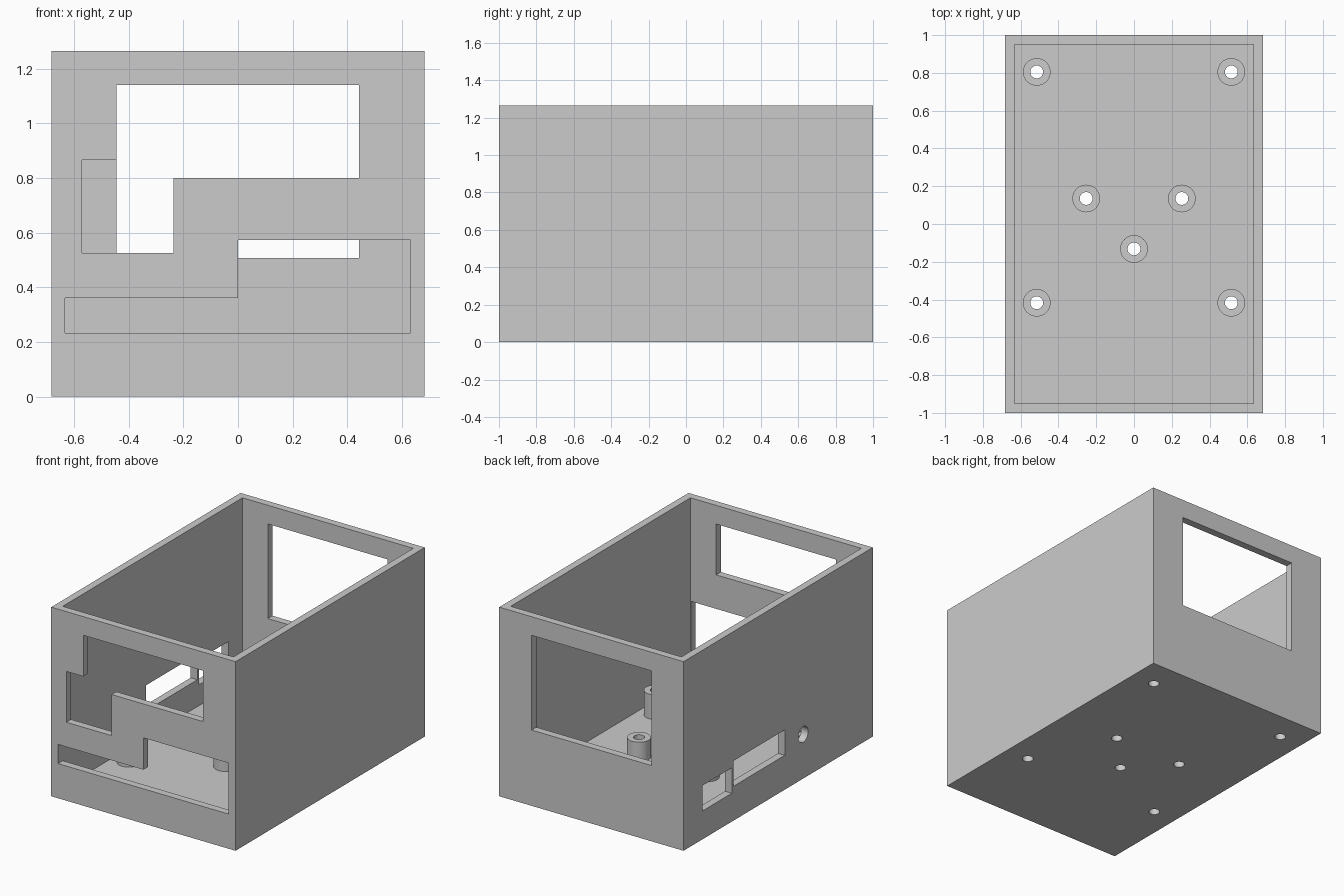
import bpy
import bmesh
import math

cube = bpy.data.objects.get("Cube")
if cube:
    bpy.data.objects.remove(cube, do_unlink=True)

HALF_X, HALF_Y, HEIGHT = 0.682, 1.0, 1.265
WALL, FLOOR = 0.05, 0.05
OVER = 0.05  # how far cutters pass the surfaces

grey = bpy.data.materials.new("plain grey")
grey.use_nodes = True
color = (0.6, 0.6, 0.6, 1)
grey.diffuse_color = color
grey.node_tree.nodes["Principled BSDF"].inputs["Base Color"].default_value = color


def add_object(name, bm):
    bmesh.ops.recalc_face_normals(bm, faces=bm.faces[:])
    mesh = bpy.data.meshes.new(name)
    bm.to_mesh(mesh)
    bm.free()
    mesh.materials.append(grey)
    obj = bpy.data.objects.new(name, mesh)
    bpy.context.collection.objects.link(obj)
    return obj


def prism(name, points, axis, start, end):
    """Extrude a 2D outline along the x, y or z axis."""
    place = {"x": lambda a, b, d: (d, a, b),
             "y": lambda a, b, d: (a, d, b),
             "z": lambda a, b, d: (a, b, d)}[axis]
    bm = bmesh.new()
    face = bm.faces.new([bm.verts.new(place(a, b, start)) for a, b in points])
    new = bmesh.ops.extrude_face_region(bm, geom=[face])["geom"]
    moved = [v for v in new if isinstance(v, bmesh.types.BMVert)]
    bmesh.ops.translate(bm, verts=moved, vec=place(0, 0, end - start))
    return add_object(name, bm)


def rect(a0, a1, b0, b1):
    return [(a0, b0), (a1, b0), (a1, b1), (a0, b1)]


def circle(a, b, radius, sides=40):
    turn = math.tau / sides
    return [(a + radius * math.cos(i * turn), b + radius * math.sin(i * turn))
            for i in range(sides)]


def cut(target, cutter):
    cutter.hide_render = True
    mod = target.modifiers.new("cut", "BOOLEAN")
    mod.operation = "DIFFERENCE"
    mod.solver = "EXACT"
    mod.object = cutter
    bpy.context.view_layer.objects.active = target
    bpy.ops.object.modifier_apply(modifier=mod.name)
    bpy.data.objects.remove(cutter, do_unlink=True)


def smooth(obj):
    bpy.ops.object.select_all(action="DESELECT")
    obj.select_set(True)
    bpy.context.view_layer.objects.active = obj
    bpy.ops.object.shade_smooth_by_angle(angle=math.radians(30))


# Open-topped box
box = prism("enclosure", rect(-HALF_X, HALF_X, -HALF_Y, HALF_Y), "z", 0, HEIGHT)
in_x, in_y = HALF_X - WALL, HALF_Y - WALL
cut(box, prism("cavity", rect(-in_x, in_x, -in_y, in_y), "z", FLOOR, HEIGHT + OVER))

# Front openings: stepped window above, stepped slot below
window = [(-0.57, 0.525), (-0.235, 0.525), (-0.235, 0.80), (0.442, 0.80),
          (0.442, 1.14), (-0.445, 1.14), (-0.445, 0.865), (-0.57, 0.865)]
slot = [(-in_x, 0.232), (0.63, 0.232), (0.63, 0.573), (0, 0.573),
        (0, 0.36), (-in_x, 0.36)]
for outline in (window, slot):
    cut(box, prism("front_cutter", outline, "y", -HALF_Y - OVER, -in_y + 0.001))

# Back window
cut(box, prism("back_cutter", rect(-0.445, 0.442, 0.507, 1.14), "y",
               in_y - OVER, HALF_Y + OVER))

# Connector ports in the right wall
for outline in (rect(0.49, 0.80, 0.19, 0.36), rect(-0.07, 0.473, 0.23, 0.40),
                circle(-0.265, 0.295, 0.052)):
    cut(box, prism("port_cutter", outline, "x", -HALF_X - OVER, -in_x + OVER))

# Screw standoffs with holes through the floor
TALL, SHORT = 0.215, 0.18
posts = [(s * 0.515, y, TALL) for s in (-1, 1) for y in (0.805, -0.417)]
posts += [(-0.253, 0.135, SHORT), (0.253, 0.135, SHORT), (0, -0.132, SHORT)]
for i, (x, y, top) in enumerate(posts):
    post = prism(f"standoff_{i + 1}", circle(x, y, 0.073), "z", FLOOR, top)
    for part in (box, post):
        cut(part, prism("hole_cutter", circle(x, y, 0.034), "z", -OVER, top + OVER))
    smooth(post)
smooth(box)
